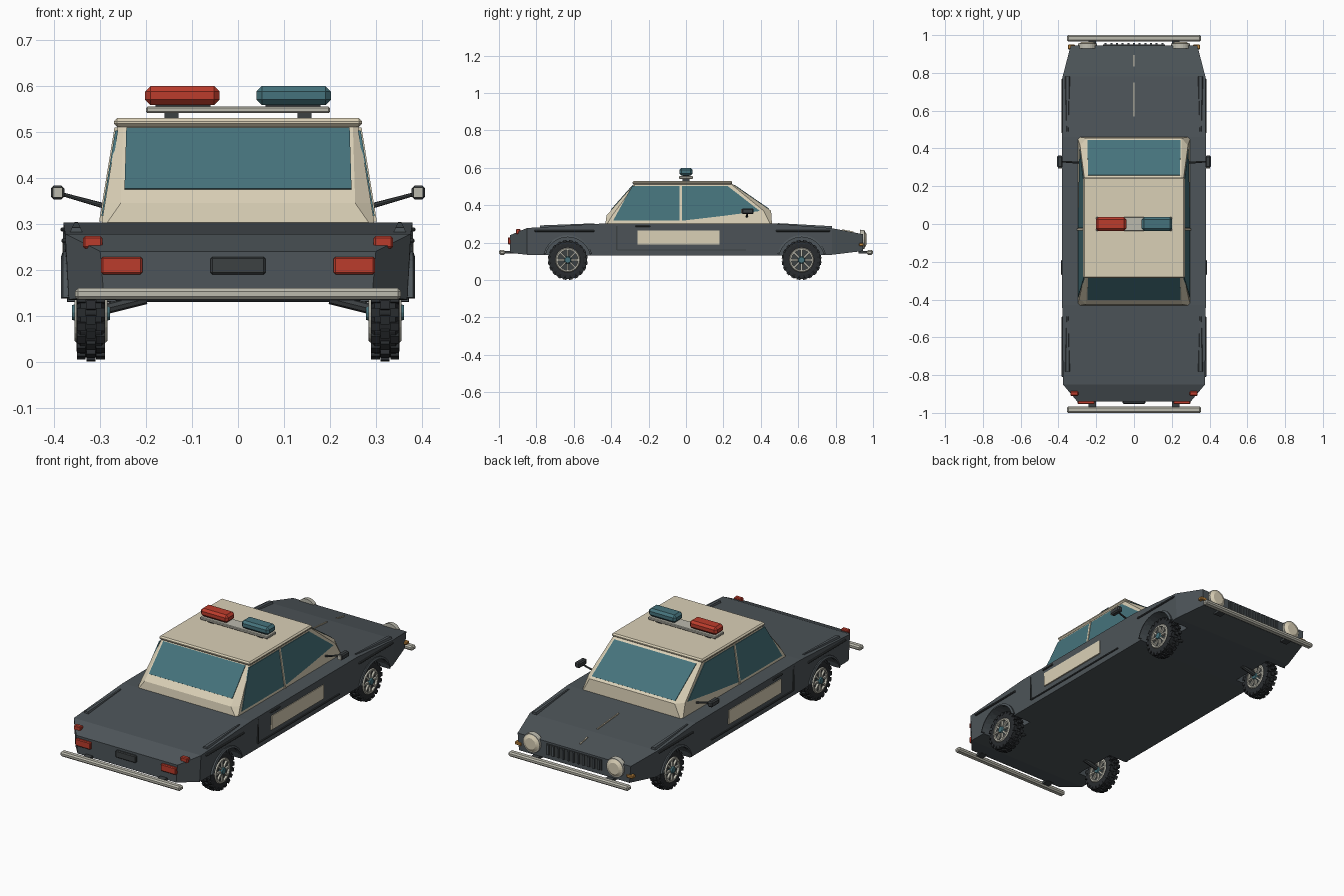
import bpy, bmesh
from math import sin, cos, pi
from mathutils import Vector, Matrix

if "Cube" in bpy.data.objects:
    bpy.data.objects.remove(bpy.data.objects["Cube"])


def material(name, r, g, b):
    m = bpy.data.materials.new(name)
    m.diffuse_color = (r, g, b, 1)
    m.use_nodes = True
    m.node_tree.nodes["Principled BSDF"].inputs["Base Color"].default_value = m.diffuse_color
    return m


PAINT = material("slate_paint", .075, .09, .10)
CREAM = material("cream", .70, .63, .47)
GLASS = material("teal_glass", .06, .17, .20)
RED = material("red_lens", .50, .045, .025)
RUBBER = material("rubber", .022, .025, .028)
CHROME = material("chrome", .50, .49, .42)
DARK = material("dark_trim", .045, .052, .055)
AMBER = material("amber", .55, .25, .05)


def finish(name, bm, mat):
    bmesh.ops.recalc_face_normals(bm, faces=bm.faces)
    me = bpy.data.meshes.new(name)
    bm.to_mesh(me)
    bm.free()
    if mat:
        me.materials.append(mat)
    ob = bpy.data.objects.new(name, me)
    bpy.context.collection.objects.link(ob)
    return ob


def box(name, lo, hi, mat, bevel=0):
    lo, hi = Vector(lo), Vector(hi)
    size = hi - lo
    bm = bmesh.new()
    bmesh.ops.create_cube(bm, size=1, matrix=Matrix.Translation((lo + hi) / 2)
                          @ Matrix.Diagonal((*[abs(s) for s in size], 1)))
    if bevel:
        bmesh.ops.bevel(bm, geom=bm.edges[:], offset=bevel, segments=1, affect='EDGES')
    return finish(name, bm, mat)


def loft(name, rings, mat):
    bm = bmesh.new()
    vs = [[bm.verts.new(p) for p in r] for r in rings]
    n = len(vs[0])
    for a, b in zip(vs, vs[1:]):
        for i in range(n):
            bm.faces.new((a[i], a[(i + 1) % n], b[(i + 1) % n], b[i]))
    bm.faces.new(vs[0])
    bm.faces.new(vs[-1])
    return finish(name, bm, mat)


def panel(name, pts, offset, mat):
    off = Vector(offset)
    return loft(name, [[Vector(p) - off for p in pts], [Vector(p) + off for p in pts]], mat)


def add_cylinder(bm, a, b, r1, r2=None, sides=24):
    a, b = Vector(a), Vector(b)
    m = Matrix.Translation((a + b) / 2) @ (b - a).to_track_quat('Z', 'Y').to_matrix().to_4x4()
    bmesh.ops.create_cone(bm, cap_ends=True, segments=sides, radius1=r1,
                          radius2=r1 if r2 is None else r2, depth=(b - a).length, matrix=m)


def cylinder(name, a, b, r1, mat, r2=None, sides=24):
    bm = bmesh.new()
    add_cylinder(bm, a, b, r1, r2, sides)
    return finish(name, bm, mat)


def tube_x(name, cx, cy, cz, profile, mat, sides=24):
    """Closed (x, radius) profile spun about the wheel axle."""
    rings = [[(cx + x, cy + r * cos(2 * pi * k / sides), cz + r * sin(2 * pi * k / sides))
              for x, r in profile] for k in range(sides)]
    bm = bmesh.new()
    vs = [[bm.verts.new(p) for p in r] for r in rings]
    n = len(profile)
    for k in range(sides):
        a, b = vs[k], vs[(k + 1) % sides]
        for i in range(n):
            bm.faces.new((a[i], a[(i + 1) % n], b[(i + 1) % n], b[i]))
    return finish(name, bm, mat)


AXLES, WZ = (-.632, .618), .107

# body shell: stations along y (y, half width, bottom, top)
stations = [(-.94, .30, .145, .24), (-.85, .376, .135, .278), (-.43, .38, .13, .303),
            (.46, .38, .13, .303), (.78, .378, .135, .277), (.945, .335, .155, .245)]
body = loft("body", [[(-w + .008, y, b), (w - .008, y, b), (w, y, t), (-w, y, t)]
                     for y, w, b, t in stations], PAINT)

# wheel arches cut into the body
for s in (-1, 1):
    for y in AXLES:
        c = cylinder("arch_cutter", (s * .265, y, WZ), (s * .45, y, WZ), .125, None, sides=28)
        c.hide_render = True
        c.hide_set(True)
        mod = body.modifiers.new("arch", 'BOOLEAN')
        mod.operation, mod.solver, mod.object = 'DIFFERENCE', 'EXACT', c


# cabin: chamfered corners, flat sides
def side_x(z):
    return .297 - .163 * (z - .30)


def cabin_ring(zr, zf, ri, ro, fi, fo):
    q = [(ri[0], ri[1], zr), (side_x(zr), ro, zr), (side_x(zf), fo, zf), (fi[0], fi[1], zf)]
    return q + [(-x, y, z) for x, y, z in reversed(q)]


loft("cabin", [cabin_ring(.295, .295, (.290, -.432), -.425, (.290, .46), .452),
               cabin_ring(.345, .370, (.255, -.425), -.395, (.252, .455), .415),
               cabin_ring(.515, .515, (.250, -.275), -.268, (.250, .245), .238)], CREAM)
box("roof", (-.27, -.287, .511), (.27, .247, .530), CREAM, .007)


# windows
def rear_y(z):
    return -.425 + .15 * (z - .345) / .17


def front_y(z):
    return .455 - .21 * (z - .37) / .145


for name, f, z0, d in (("rear_window", rear_y, .375, -1), ("windscreen", front_y, .379, 1)):
    panel(name, [(-.247, f(z0), z0), (.247, f(z0), z0), (.243, f(.507), .507),
                 (-.243, f(.507), .507)], (0, d * .003, .002), GLASS)
rear_glass = [(-.39, .317), (-.035, .317), (-.035, .503), (-.287, .503)]
front_glass = [(-.022, .317), (.20, .343), (.395, .369), (.222, .503), (-.022, .503)]
for s in (-1, 1):
    for name, poly in (("rear_side_window", rear_glass), ("front_side_window", front_glass)):
        panel(name, [(s * side_x(z), y, z) for y, z in poly], (s * .003, 0, 0), GLASS)
    # door pillar and window sill
    panel("door_pillar", [(s * side_x(z), y, z) for y, z in
          [(-.034, .305), (-.023, .305), (-.023, .51), (-.034, .51)]], (s * .006, 0, 0), CREAM)

# side details
for s in (-1, 1):
    def strip(name, y0, y1, z0, z1, x0, x1, mat, bevel=0):
        box(name, (s * x0, y0, z0), (s * x1, y1, z1), mat, bevel)
    strip("door_panel", -.26, .18, .19, .265, .37, .382, CREAM)
    strip("door_seam", -.373, -.366, .16, .29, .37, .381, DARK)
    strip("sill_seam", -.37, .32, .157, .163, .365, .379, DARK)
    strip("door_handle", -.27, -.19, .283, .292, .37, .386, DARK, .003)
    strip("front_side_trim", .48, .77, .258, .268, .37, .384, DARK, .003)
    strip("rear_side_trim", -.81, -.49, .258, .268, .37, .384, DARK, .003)
    # tapered ridges on the fenders
    for name, ya, za, yb, zb in (("front_fender_ridge", .78, .278, .49, .300),
                                 ("rear_fender_ridge", -.78, .282, -.49, .299)):
        loft(name, [[(s * (.352 - w), y, z - .01), (s * (.352 + w), y, z - .01),
                     (s * (.352 + w * .5), y, z + h), (s * (.352 - w * .5), y, z + h)]
                    for y, z, w, h in ((ya, za, .018, .010), (yb, zb, .007, .004))], PAINT)
    # wheel arch lips
    for y in AXLES:
        arc = [pi * (.08 + .84 * k / 14) for k in range(15)]
        loft("arch_lip", [[(s * x, y + r * cos(a), WZ + r * sin(a)) for x, r in
                           ((.366, .122), (.385, .122), (.381, .133), (.366, .133))]
                          for a in arc], PAINT)
    # mirror and its arm
    cylinder("mirror_arm", (s * .288, .325, .338), (s * .385, .33, .365), .006, DARK, .004, 8)
    box("mirror", (s * .378, .298, .353), (s * .407, .362, .383), DARK, .006)
    box("mirror_glass", (s * .382, .294, .357), (s * .403, .30, .379), CHROME)

# bumpers
for name, y in (("rear_bumper", -.983), ("front_bumper", .983)):
    box(name, (-.355, y - .017, .135), (.355, y + .017, .16), CHROME, .007)
    for s in (-1, 1):
        d = 1 if y < 0 else -1
        box("bumper_bracket", (s * .20, y, .142), (s * .24, y + d * .06, .156), DARK)

# tail lamps and number plate
box("rear_plate", (-.06, -.952, .19), (.06, -.935, .228), DARK, .004)
for s in (-1, 1):
    box("tail_lamp", (s * .208, -.953, .19), (s * .298, -.925, .228), RED, .004)
    box("upper_tail_lamp", (s * .295, -.91, .246), (s * .337, -.885, .273), RED, .004)

# nose: headlamps, grille, markers, bonnet trim
box("grille_back", (-.165, .935, .178), (.165, .949, .235), DARK)
for k in range(11):
    x = -.15 + .03 * k
    box("grille_bar", (x - .005, .94, .18), (x + .005, .957, .233), PAINT)
for s in (-1, 1):
    cylinder("headlamp_rim", (s * .247, .93, .217), (s * .247, .955, .217), .052, CHROME, .05)
    cylinder("headlamp", (s * .247, .955, .217), (s * .247, .964, .217), .045, CREAM, .03)
    box("front_marker", (s * .312, .925, .182), (s * .35, .95, .198), AMBER, .003)


def bonnet_z(y):
    return .303 - .026 * (y - .46) / .32 if y < .78 else .277 - .032 * (y - .78) / .165


for a, b in ((.57, .75), (.835, .895)):
    loft("bonnet_trim", [[(-.004, y, bonnet_z(y) - .004), (.004, y, bonnet_z(y) - .004),
                          (.003, y, bonnet_z(y) + .005), (-.003, y, bonnet_z(y) + .005)]
                         for y in (a, b)], CREAM)

# roof light bar
box("light_bar_base", (-.2, -.037, .541), (.2, .037, .555), CHROME, .003)
for s, name, mat in ((-1, "red_beacon", RED), (1, "blue_beacon", GLASS)):
    box(name, (s * .04, -.036, .558), (s * .202, .036, .60), mat, .012)
    box("beacon_foot", (s * .06, -.02, .55), (s * .18, .02, .562), DARK)
    box("light_bar_foot", (s * .13, -.02, .525), (s * .16, .02, .545), DARK)

# wheels
for s in (-1, 1):
    for y in AXLES:
        cx = s * .32
        tube_x("tyre", cx, y, WZ, [(-.03, .06), (-.031, .085), (-.023, .098), (.023, .098),
                                   (.031, .085), (.03, .06)], RUBBER, 28)
        bm = bmesh.new()  # staggered tread blocks
        for row, x in enumerate((-.021, 0, .021)):
            for k in range(20):
                a = 2 * pi * (k + (row % 2) * .5) / 20
                m = (Matrix.Translation((cx + x, y, WZ)) @ Matrix.Rotation(a, 4, 'X')
                     @ Matrix.Translation((0, 0, .098 if row == 1 else .094))
                     @ Matrix.Diagonal((.019, .019, .017, 1)))
                bmesh.ops.create_cube(bm, size=1, matrix=m)
        finish("tyre_tread", bm, RUBBER)
        cylinder("wheel_disc", (cx - .024, y, WZ), (cx + .024, y, WZ), .064, DARK)
        for d in (-1, 1):
            tube_x("rim", cx, y, WZ, [(d * .02, .054), (d * .036, .054), (d * .036, .062),
                                      (d * .028, .068), (d * .02, .066)], CHROME)
            cylinder("hub", (cx + d * .02, y, WZ), (cx + d * .041, y, WZ), .022, GLASS, .016, 12)
            bm = bmesh.new()
            for k in range(8):
                m = (Matrix.Translation((cx + d * .029, y, WZ)) @ Matrix.Rotation(k * pi / 4, 4, 'X')
                     @ Matrix.Translation((0, 0, .038)) @ Matrix.Diagonal((.012, .009, .04, 1)))
                bmesh.ops.create_cube(bm, size=1, matrix=m)
            finish("spokes", bm, CHROME)
        cylinder("axle", (s * .2, y, WZ + .03), (cx, y, WZ), .012, DARK, sides=8)
